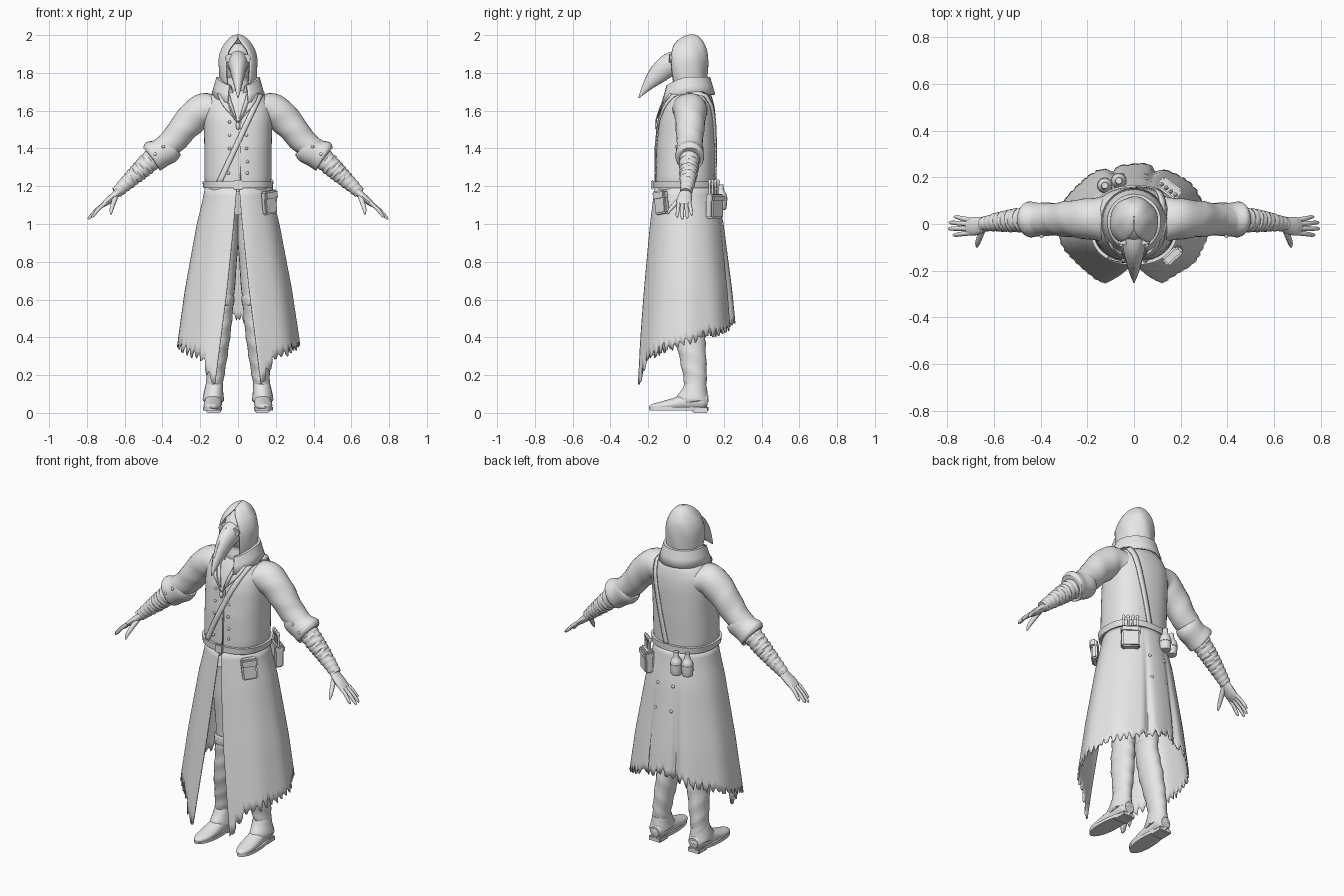
import bpy, bmesh, math, random
from mathutils import Vector, Matrix

random.seed(4)
if "Cube" in bpy.data.objects:
    bpy.data.objects.remove(bpy.data.objects["Cube"])

grey = bpy.data.materials.new("plain_grey")
grey.use_nodes = True
grey.diffuse_color = (0.8, 0.8, 0.8, 1)
grey.node_tree.nodes["Principled BSDF"].inputs["Base Color"].default_value = (0.8, 0.8, 0.8, 1)
made = []


def finish(name, bm, thick=0):
    bmesh.ops.recalc_face_normals(bm, faces=bm.faces)
    me = bpy.data.meshes.new(name)
    bm.to_mesh(me)
    bm.free()
    me.materials.append(grey)
    ob = bpy.data.objects.new(name, me)
    bpy.context.collection.objects.link(ob)
    if thick:
        mod = ob.modifiers.new("thickness", 'SOLIDIFY')
        mod.thickness = thick
        mod.offset = 0
    made.append(ob)
    return ob


def grid(name, rows, closed=False, caps=False, thick=0):
    """Skin a list of point rows."""
    bm = bmesh.new()
    vs = [[bm.verts.new(p) for p in row] for row in rows]
    n = len(rows[0])
    for r0, r1 in zip(vs, vs[1:]):
        for i in range(n if closed else n - 1):
            j = (i + 1) % n
            bm.faces.new((r0[i], r0[j], r1[j], r1[i]))
    if caps:
        bm.faces.new(vs[0])
        bm.faces.new(vs[-1])
    return finish(name, bm, thick)


def spline(rows, t):
    """Smooth interpolation through rows, t in 0..1."""
    f = t * (len(rows) - 1)
    i = min(int(f), len(rows) - 2)
    f -= i
    a, b, c, d = (rows[max(0, min(len(rows) - 1, i + k))] for k in (-1, 0, 1, 2))
    return [q + f * (r - p) / 2 + f * f * (p - 2.5 * q + 2 * r - s / 2)
            + f ** 3 * (1.5 * (q - r) + (s - p) / 2) for p, q, r, s in zip(a, b, c, d)]


def lookup(rows, z):
    """Linear interpolation of a profile table on its first column."""
    for a, b in zip(rows, rows[1:]):
        if z <= b[0]:
            f = max(0, (z - a[0]) / (b[0] - a[0]))
            return [p + f * (q - p) for p, q in zip(a[1:], b[1:])]
    return rows[-1][1:]


def tube(name, rows, side=(1, 0, 0), n=20, steps=5, fold=0, twist=1, freq=30, mx=1):
    """Rows are x, y, z, radius along side, radius across."""
    count = steps * (len(rows) - 1)
    pts = [spline(rows, i / count) for i in range(count + 1)]
    out = []
    for i, p in enumerate(pts):
        q0, q1 = pts[max(0, i - 1)], pts[min(count, i + 1)]
        tan = (Vector(q1[:3]) - Vector(q0[:3])).normalized()
        s = Vector(side)
        s = (s - tan * s.dot(tan)).normalized()
        o = tan.cross(s)
        ring = []
        for k in range(n):
            a = 2 * math.pi * k / n
            w = 1 + fold * math.sin(freq * i / count + twist * a) * (1 + 0.5 * math.sin(2 * a + i))
            v = Vector(p[:3]) + w * (s * p[3] * math.cos(a) + o * p[4] * math.sin(a))
            ring.append((v.x * mx, v.y, v.z))
        out.append(ring)
    return grid(name, out, True, True)


def box(name, loc, size, rot=0, tilt=0, bevel=0.008):
    bm = bmesh.new()
    bmesh.ops.create_cube(bm, size=1, matrix=Matrix.Diagonal((*size, 1)))
    bmesh.ops.bevel(bm, geom=bm.edges[:], offset=bevel, segments=2, affect='EDGES')
    bm.transform(Matrix.Translation(loc) @ Matrix.Rotation(rot, 4, 'Z') @ Matrix.Rotation(tilt, 4, 'Y'))
    return finish(name, bm)


def ball(name, loc, size):
    bm = bmesh.new()
    bmesh.ops.create_uvsphere(bm, u_segments=16, v_segments=10, radius=1)
    bm.transform(Matrix.Translation(loc) @ Matrix.Diagonal((*size, 1)))
    return finish(name, bm)


# Coat body: z, half width, half depth, centre y
TORSO = [(1.17, .165, .155, -.005), (1.24, .178, .156, -.005), (1.40, .178, .157, 0), (1.55, .182, .15, .008),
         (1.62, .18, .137, .015), (1.68, .15, .115, .02), (1.72, .10, .085, .02), (1.75, .07, .065, .02)]


def body(a, z, off=0):
    rx, ry, cy = lookup(TORSO, z)
    s, c = math.sin(a), math.cos(a)
    return ((rx + off) * math.copysign(abs(s) ** .85, s), cy - (ry + off) * math.copysign(abs(c) ** .85, c), z)


def on_front(x, z, off=0, back=False):
    rx = lookup(TORSO, z)[0] + off
    a = math.asin(min(1, abs(x) / rx) ** (1 / .85)) * (1 if x > 0 else -1)
    return body(math.pi - a if back else a, z, off)


turn = [2 * math.pi * i / 48 for i in range(48)]
grid("coat_body", [[body(a, 1.17 + .58 * i / 24) for a in turn] for i in range(25)], True, True)
grid("belt", [[body(a, z, o) for a in turn] for z, o in
              ((1.19, 0), (1.19, .014), (1.225, .014), (1.225, 0))], True)
box("belt_buckle", (0, -.178, 1.207), (.05, .012, .05), bevel=.004)

# Shoulder strap, running from the left shoulder to the right hip
for name, back in (("strap_front", False), ("strap_back", True)):
    lo, hi = ((.02, 1.22) if back else (-.10, 1.22)), (.125, 1.70)
    rows = []
    for i in range(25):
        t = i / 24
        x, z = lo[0] + t * (hi[0] - lo[0]), lo[1] + t * (hi[1] - lo[1])
        rows.append([on_front(x + d, z - d * .4, .006, back) for d in (-.013, 0, .013)])
    grid(name, rows, thick=.008)

# Buttons, coat opening edge and lapels
for s in (1, -1):
    for i, z in enumerate((1.54, 1.47, 1.40, 1.33, 1.27)):
        ball("button", on_front(s * (.045 if i < 3 else .05), z, .003), (.008, .006, .008))
    grid("lapel", [[on_front(s * (x0 + (x1 - x0) * k / 3), z, .008 + .003 * k) for k in range(4)]
                   for z, x0, x1 in ((1.69, .045, .11), (1.65, .035, .095), (1.62, .025, .075), (1.56, .008, .02))],
         thick=.006)
grid("front_closing", [[on_front(x, z, .004) for x in (.01, .017)] for z in (1.22, 1.35, 1.45, 1.56)], thick=.006)

# Necklace
cord = []
for i in range(17):
    t = i / 8 - 1
    cord.append((*on_front(.06 * t, 1.54 + .13 * abs(t) ** 1.6, .016), .004, .004))
tube("necklace", cord, n=8, steps=1, side=(0, 1, 0))
ball("pendant", on_front(0, 1.52, .012), (.012, .008, .02))

# Coat skirt: z, half width, half depth front, half depth back, opening half width
SKIRT = [(.12, .35, .27, .29, .125), (.36, .322, .25, .268, .095), (.65, .28, .222, .24, .058),
         (1.0, .215, .187, .195, .022), (1.12, .185, .172, .17, .012), (1.2, .17, .162, .155, .006)]


def skirt_row(t, hems):
    n, row = len(hems), []
    for i, hem in enumerate(hems):
        z = 1.2 + t * (hem - 1.2)
        rx, rf, rb, gap = lookup(SKIRT, z)
        g = math.asin(gap / rx)
        a = g + (2 * math.pi - 2 * g) * i / (n - 1)
        w = (1.2 - z) / .8
        fold = 1 + .012 * w * math.sin(9 * a)
        for c in (-.33, .33):
            fold -= .10 * w * math.exp(-((a - math.pi - c) / .07) ** 2)
        c = math.cos(a)
        row.append((rx * fold * math.sin(a), -(rf if c > 0 else rb) * fold * c, z))
    return row


hems = []
for i in range(181):
    u = abs(i / 90 - 1)  # 1 at the front edges, 0 at the back
    base = lookup([(0, .50), (.2, .45), (.5, .385), (.75, .33), (.9, .28), (.97, .18), (1, .15)], u)[0]
    tooth = random.uniform(-.012, .014) + (.035 * random.random() if i % 4 < 2 else -.01)
    hems.append(base + tooth * (1 if u < .97 else .4))
grid("coat_skirt", [skirt_row(i / 18, hems) for i in range(19)], thick=.008)
for z in (1.0, .86):
    for x in (-.05, .05):
        ball("back_button", (x, lookup(SKIRT, z)[2] - .002, z), (.009, .007, .009))


# Folded collar with an open front
def collar_row(r, z, g):
    row = []
    for i in range(41):
        a = g + (2 * math.pi - 2 * g) * i / 40
        c = math.cos(a)
        row.append((r * math.sin(a), .01 - r * c * (1.03 if c < 0 else 1.08), z - .05 * max(0, c) ** 1.5))
    return row


grid("collar", [collar_row(*p) for p in ((.078, 1.69, .2), (.088, 1.74, .3), (.1, 1.775, .4), (.112, 1.775, .42),
                                         (.124, 1.73, .42), (.137, 1.685, .4))], thick=.008)
tube("neck_scarf", [(0, .01, 1.62, .09, .1), (0, .005, 1.70, .075, .085), (0, 0, 1.78, .065, .07)], fold=.05, freq=14)

# Hood: z, half width, half depth, centre y, face opening half width
HOOD = [(1.69, .084, .085, .015, .045), (1.74, .092, .092, .012, .055), (1.80, .098, .102, .008, .06),
        (1.87, .099, .105, .008, .06), (1.92, .086, .096, .012, .045), (1.955, .066, .076, .018, .02),
        (1.98, .045, .052, .024, .002), (1.995, .022, .026, .03, .001), (2.0, .002, .003, .03, .0001)]
hood = []
for i in range(41):
    z, rx, ry, cy, gap = spline(HOOD, i / 40)
    g = math.asin(max(.0001, min(.9, gap / rx)))
    row = []
    for k in range(41):
        a = g + (2 * math.pi - 2 * g) * k / 40
        w = 1 + .018 * math.sin(6 * a + z * 25)
        row.append((rx * w * math.sin(a), cy - ry * w * math.cos(a), z))
    hood.append(row)
grid("hood", hood, thick=.008)

# Beaked mask
ball("mask_face", (0, 0, 1.845), (.08, .085, .115))
tube("mask_beak", [(0, -.03, 1.85, .06, .075), (0, -.09, 1.84, .05, .062), (0, -.15, 1.79, .036, .05),
                   (0, -.205, 1.73, .02, .027), (0, -.25, 1.668, .003, .003)])
tube("beak_seam", [(0, -.10, 1.889, .004, .016), (0, -.172, 1.826, .003, .012), (0, -.215, 1.75, .002, .01)], n=8)

for s in (1, -1):
    tube("eye_rim", [(.042, -.06, 1.875, .024, .024), (.046, -.088, 1.877, .022, .022),
                     (.046, -.09, 1.877, .017, .017), (.046, -.086, 1.877, .016, .016)], steps=1, mx=s)

    # Arms, wrapped forearms and hands
    Y = (0, 1, 0)
    tube("sleeve", [(.11, .02, 1.605, .10, .075), (.19, .022, 1.60, .088, .088), (.27, .022, 1.53, .078, .08),
                    (.34, .02, 1.445, .07, .07), (.42, .02, 1.38, .062, .062)], Y, 24, 6, .02, 2, 24, mx=s)
    tube("sleeve_cuff", [(.355, .02, 1.415, .066, .068), (.37, .02, 1.40, .072, .078), (.41, .02, 1.375, .072, .076),
                         (.45, .02, 1.355, .076, .084), (.458, .02, 1.35, .06, .065)], Y, 24, 4, .015, 1, 9, mx=s)
    for x, z in ((.395, 1.41), (.44, 1.37)):
        ball("cuff_button", (s * x, -.052, z), (.009, .007, .009))
    tube("wrapped_forearm", [(.42, .02, 1.375, .054, .058), (.50, .016, 1.30, .05, .052), (.57, .01, 1.235, .042, .042),
                             (.645, 0, 1.165, .03, .03)], Y, 20, 14, .055, 1, 75, mx=s)
    tube("palm", [(.625, 0, 1.18, .027, .022), (.655, -.005, 1.15, .036, .02), (.69, -.01, 1.12, .04, .018),
                  (.715, -.01, 1.10, .034, .012)], Y, 16, mx=s)
    for y0, y1, x, z in ((-.038, -.047, .775, 1.035), (-.019, -.02, .795, 1.025),
                         (0, .006, .792, 1.03), (.017, .03, .77, 1.045)):
        tube("finger", [(.70, y0, 1.112, .011, .011), ((x + .7) / 2, (y0 + y1) / 2, (z + 1.125) / 2, .010, .010),
                        (x - .01, y1, z + .01, .008, .008), (x, y1, z, .003, .003)], Y, 10, 3, mx=s)
    tube("thumb", [(.645, -.015, 1.15, .014, .014), (.66, -.055, 1.11, .013, .013), (.67, -.085, 1.075, .01, .01),
                   (.672, -.098, 1.052, .004, .004)], Y, 10, 3, mx=s)

    # Legs and boots
    tube("trouser_leg", [(.07, 0, 1.05, .075, .09), (.07, 0, .85, .068, .085), (.075, .005, .6, .052, .07),
                         (.085, .01, .5, .05, .068)], n=20, fold=.02, freq=20, mx=s)
    tube("boot_shaft", [(.077, .005, .61, .054, .075), (.085, .012, .5, .054, .074), (.1, .025, .38, .055, .076),
                        (.115, .042, .25, .05, .066), (.125, .05, .15, .045, .058), (.128, .05, .08, .045, .055)],
         n=24, steps=8, fold=.03, twist=2, freq=40, mx=s)
    tube("knee_band", [(.076, .005, .625, .055, .077), (.077, .005, .615, .06, .081), (.08, .006, .58, .059, .08),
                       (.081, .006, .57, .055, .076)], steps=2, mx=s)
    tube("boot_gaiter", [(.125, .05, .15, .045, .058), (.128, .045, .11, .051, .07), (.13, .038, .07, .057, .086),
                         (.13, .038, .06, .05, .08)], fold=.03, twist=3, freq=5, mx=s)
    tube("boot_foot", [(.128, .115, .06, .03, .03), (.128, .09, .062, .043, .046), (.13, .02, .06, .045, .048),
                       (.133, -.06, .046, .048, .034), (.137, -.13, .036, .044, .024), (.14, -.175, .032, .028, .016),
                       (.142, -.195, .03, .006, .005)], mx=s)
    sole = []
    for z in (.012, .03):
        sole.append([(s * (.134 + .05 * math.cos(a) * (1 - .12 * math.sin(a)) - .008 * math.sin(a)),
                      -.037 + .155 * math.sin(a), z) for a in turn])
    grid("boot_sole", sole, True, True)
    box("boot_heel", (s * .128, .075, .014), (.078, .08, .028), bevel=.005)

# Belt pouches
box("front_pouch", (.165, -.13, 1.115), (.085, .035, .125), .75, -.12)
box("front_pouch_flap", (.169, -.136, 1.152), (.092, .038, .05), .75, -.12)
box("tool_pouch", (.15, .15, 1.095), (.1, .05, .13), -.65)
box("tool_pouch_flap", (.153, .154, 1.135), (.106, .054, .04), -.65)
for i in range(4):
    x, y = .118 + .02 * i, .17 - .015 * i
    tube("tool", [(x, y, 1.12, .007, .007), (x, y, 1.2, .006, .006), (x, y, 1.225, .01, .01), (x, y, 1.235, .004, .004)],
         n=10, steps=2)
for x, y in ((-.065, .185), (-.125, .165)):
    tube("flask", [(x, y, 1.075, .02, .02), (x, y, 1.085, .03, .03), (x, y, 1.15, .031, .031), (x, y, 1.175, .018, .018),
                   (x, y, 1.20, .014, .014), (x, y, 1.21, .014, .014)], steps=3)
    tube("flask_band", [(x, y, 1.125, .034, .034), (x, y, 1.14, .034, .034)], steps=1)

# Smooth shading with crisp edges
bpy.ops.object.select_all(action='DESELECT')
for ob in made:
    ob.select_set(True)
bpy.context.view_layer.objects.active = made[0]
bpy.ops.object.shade_smooth_by_angle(angle=math.radians(40))
